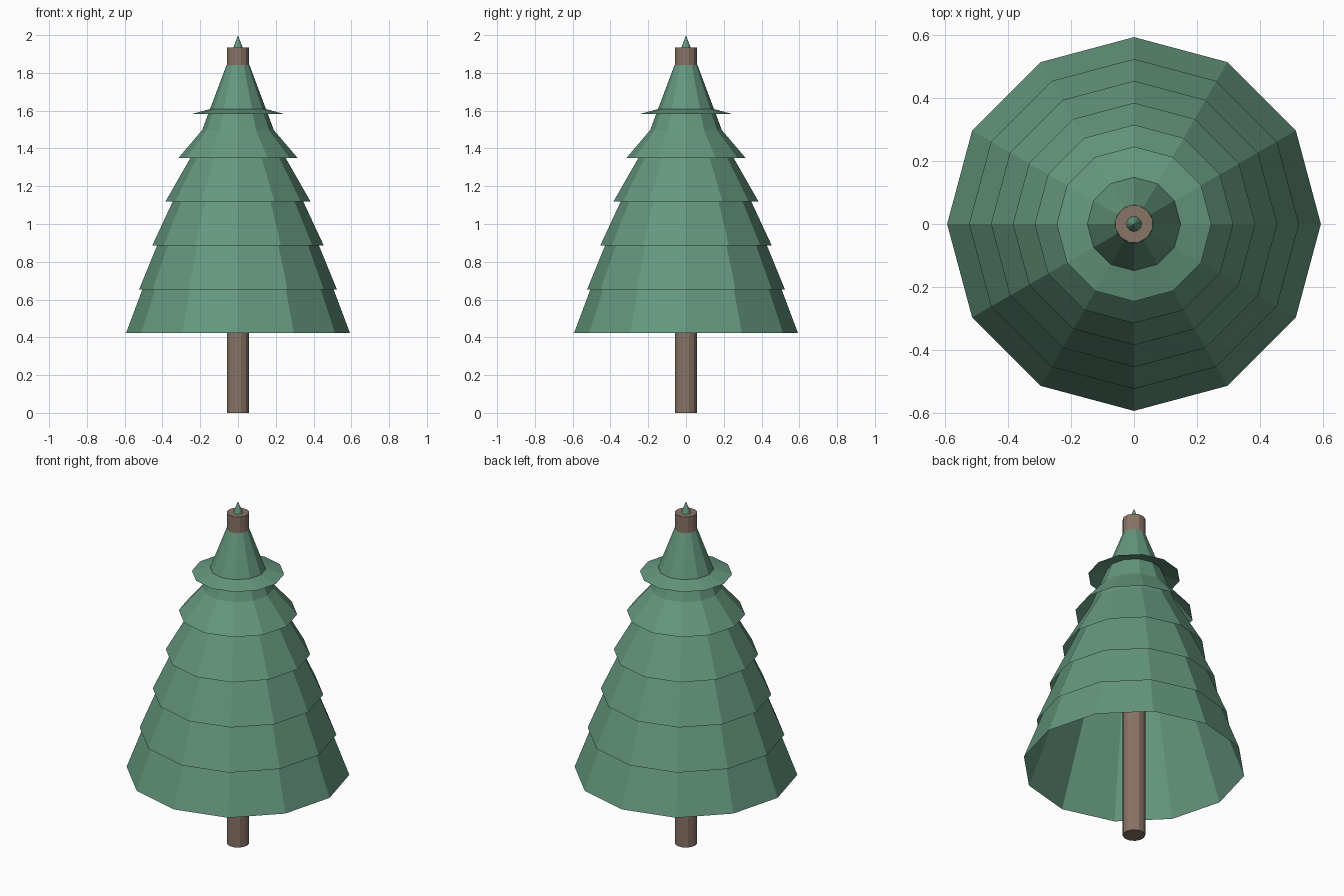
import bpy
import math

cube = bpy.data.objects.get("Cube")
if cube:
    bpy.data.objects.remove(cube, do_unlink=True)


def make_material(name, color):
    mat = bpy.data.materials.new(name)
    mat.use_nodes = True
    mat.diffuse_color = color
    mat.node_tree.nodes["Principled BSDF"].inputs["Base Color"].default_value = color
    return mat


needle_green = make_material("needle green", (0.13, 0.31, 0.21, 1))
bark_brown = make_material("bark brown", (0.25, 0.175, 0.13, 1))


def add_frustum(name, mat, sides, r_low, r_high, z_low, z_high, cap="NOTHING", turn=0):
    bpy.ops.mesh.primitive_cone_add(
        vertices=sides, radius1=r_low, radius2=r_high, depth=z_high - z_low,
        end_fill_type=cap, location=(0, 0, (z_low + z_high) / 2), rotation=(0, 0, turn))
    obj = bpy.context.object
    obj.name = name
    obj.data.materials.append(mat)
    return obj


# Trunk, running through the whole tree
add_frustum("trunk", bark_brown, 12, 0.06, 0.06, 0, 1.935, "NGON", math.pi / 12)

# Open branch skirts: each is narrower, higher and flatter than the last
TIERS = 6
for i in range(TIERS):
    radius = 0.593 - 0.0695 * i
    base = 0.422 + 0.232 * i
    height = 1.42 - 0.272 * i
    add_frustum(f"branch_tier_{i + 1}", needle_green, 12,
                radius, radius * 0.102, base, base + height)

# Small pointed tip
add_frustum("tip", needle_green, 12, 0.026, 0, 1.93, 2.0, "NGON")
